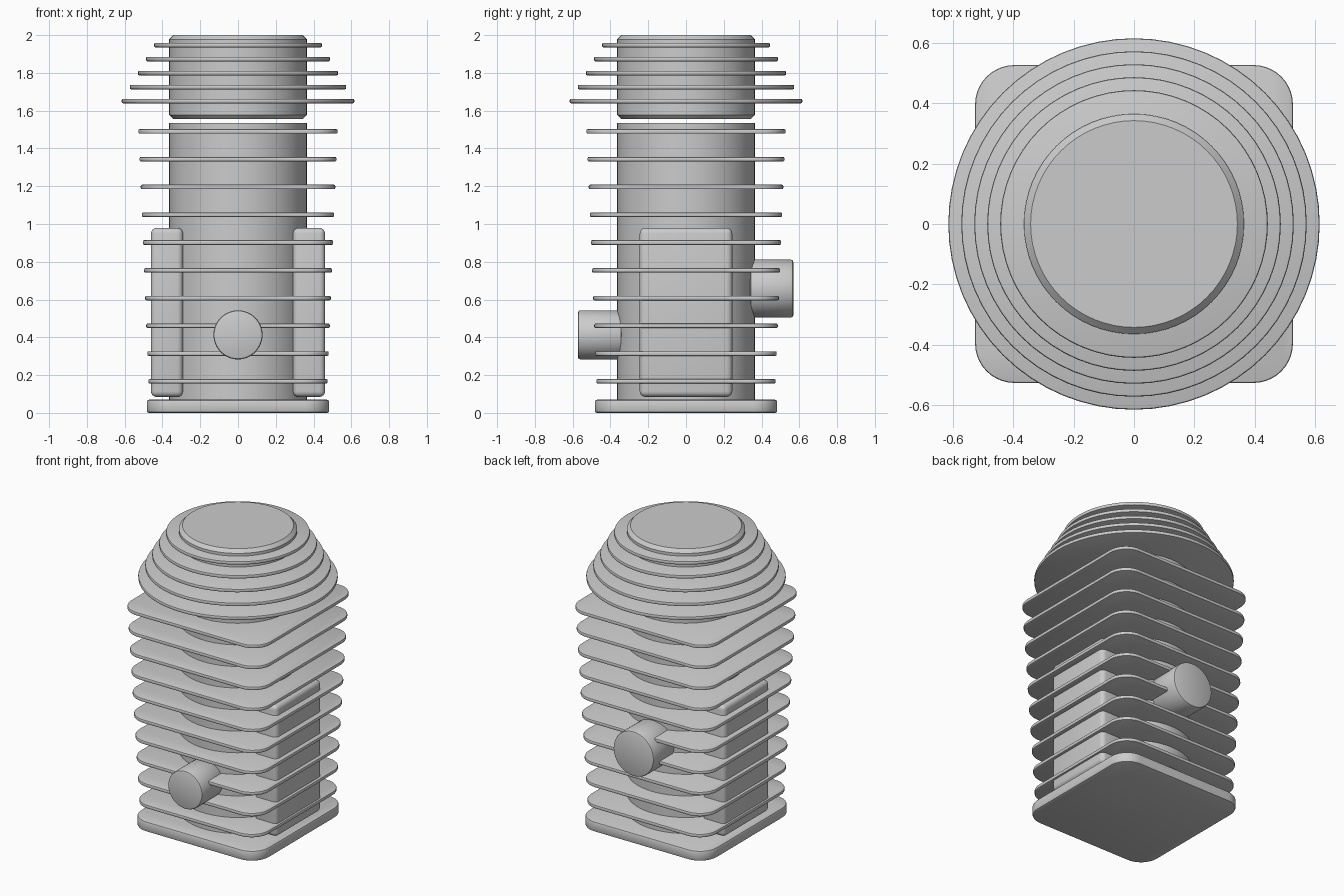
import bpy, bmesh, math
from mathutils import Matrix

if "Cube" in bpy.data.objects:
    bpy.data.objects.remove(bpy.data.objects["Cube"])


def finish(name, bm, bevel=0.0, segments=2):
    bmesh.ops.recalc_face_normals(bm, faces=bm.faces)
    if bevel:
        edges = [e for e in bm.edges if e.calc_face_angle(0) > math.radians(40)]
        bmesh.ops.bevel(bm, geom=edges, offset=bevel, segments=segments,
                        profile=0.5, affect='EDGES')
    me = bpy.data.meshes.new(name)
    bm.to_mesh(me)
    bm.free()
    ob = bpy.data.objects.new(name, me)
    bpy.context.collection.objects.link(ob)
    bpy.ops.object.select_all(action='DESELECT')
    bpy.context.view_layer.objects.active = ob
    ob.select_set(True)
    bpy.ops.object.shade_smooth_by_angle(angle=math.radians(30))
    return ob


def cylinder(name, r, a, b, bevel=0.0, segments=2, along_y=False, z=0.0):
    """Cylinder from a to b along z, or along y at height z."""
    m = Matrix.Translation((0, 0, (a + b) / 2))
    if along_y:
        m = Matrix.Translation((0, (a + b) / 2, z)) @ Matrix.Rotation(math.pi / 2, 4, 'X')
    bm = bmesh.new()
    bmesh.ops.create_cone(bm, cap_ends=True, segments=64, radius1=r, radius2=r,
                          depth=b - a, matrix=m)
    return finish(name, bm, bevel, segments)


def rounded_plate(name, half, corner, z0, z1, bevel):
    """Square plate with rounded corners."""
    bm = bmesh.new()
    c, steps = half - corner, 10
    verts = []
    for q, (sx, sy) in enumerate([(1, 1), (-1, 1), (-1, -1), (1, -1)]):
        for i in range(steps + 1):
            t = math.pi / 2 * (q + i / steps)
            verts.append(bm.verts.new((sx * c + corner * math.cos(t),
                                       sy * c + corner * math.sin(t), z0)))
    face = bm.faces.new(verts)
    ext = bmesh.ops.extrude_face_region(bm, geom=[face], use_keep_orig=True)
    top = [g for g in ext['geom'] if isinstance(g, bmesh.types.BMVert)]
    bmesh.ops.translate(bm, verts=top, vec=(0, 0, z1 - z0))
    return finish(name, bm, bevel)


# base flange and barrel
rounded_plate("base_flange", 0.483, 0.13, 0.0, 0.07, 0.012)
cylinder("barrel", 0.365, 0.05, 1.535)

# square cooling fins, slightly wider toward the top
for i in range(10):
    z = 0.167 + 0.147 * i
    rounded_plate(f"barrel_fin_{i + 1}", 0.474 + 0.0059 * i, 0.13,
                  z - 0.012, z + 0.012, 0.007)

# transfer port housings on both sides
for side, s in (("left", -1), ("right", 1)):
    bm = bmesh.new()
    m = Matrix.Translation((s * 0.376, 0, 0.532)) @ Matrix.Diagonal((0.17, 0.49, 0.895, 1))
    bmesh.ops.create_cube(bm, size=1, matrix=m)
    finish(f"transfer_port_{side}", bm, 0.03, 4)

# front and rear port stubs
cylinder("front_port", 0.13, -0.572, -0.34, 0.012, 2, True, 0.413)
cylinder("rear_port", 0.153, 0.34, 0.568, 0.012, 2, True, 0.658)

# cylinder head with round fins
cylinder("head", 0.365, 1.555, 2.0, 0.022, 1)
for i in range(5):
    z = 1.651 + 0.074 * i
    cylinder(f"head_fin_{i + 1}", 0.616 - 0.043 * i, z - 0.012, z + 0.012, 0.007)
